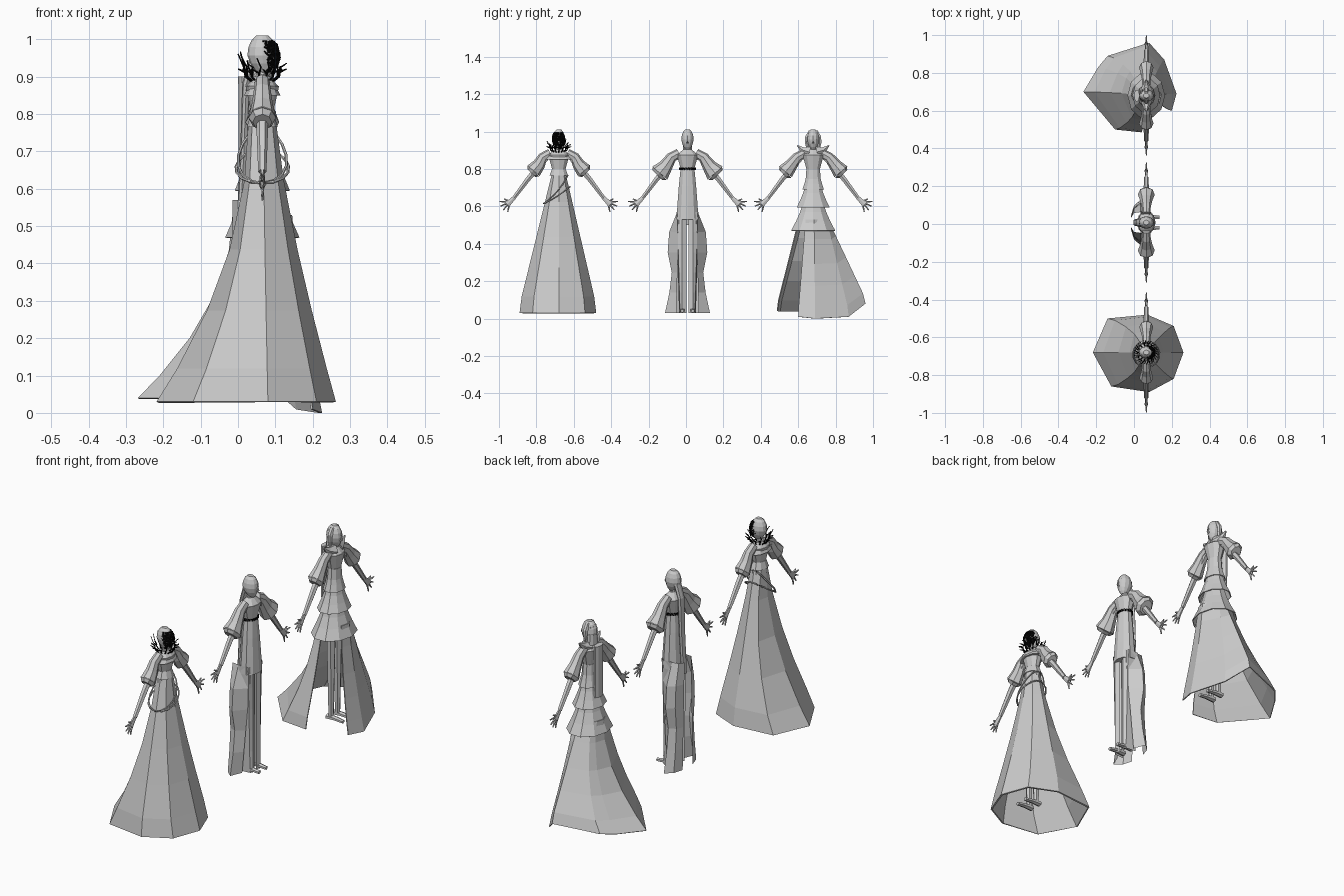
import bpy, bmesh, random
from math import sin, cos, pi, radians, sqrt
from mathutils import Vector

default_cube = bpy.data.objects.get("Cube")
if default_cube:
    bpy.data.objects.remove(default_cube)

random.seed(4)
AXIS = .065  # common x of the standing figures
SIDES = {"right": -1, "left": 1}
SHOULDER, ELBOW, WRIST, PALM = (.06, .87), (.165, .745), (.24, .645), (.262, .623)


def flat_colour(name, value):
    material = bpy.data.materials.new(name)
    material.use_nodes = True
    material.diffuse_color = (value, value, value, 1)
    material.node_tree.nodes["Principled BSDF"].inputs["Base Color"].default_value = material.diffuse_color
    return material


grey = flat_colour("plain grey", .6)
black = flat_colour("thorn black", .002)


def build(name, *stacks, material=grey, closed=True, caps=True, thickness=0):
    """Skin one or more stacks of rings into a single object."""
    bm = bmesh.new()
    for rings in stacks:
        rows = [[bm.verts.new(point) for point in ring] for ring in rings]
        count = len(rows[0])
        for lower, upper in zip(rows, rows[1:]):
            for i in range(count if closed else count - 1):
                j = (i + 1) % count
                bm.faces.new((lower[i], lower[j], upper[j], upper[i]))
        if closed and caps:
            bm.faces.new(reversed(rows[0]))
            bm.faces.new(rows[-1])
    bmesh.ops.recalc_face_normals(bm, faces=bm.faces)
    mesh = bpy.data.meshes.new(name)
    bm.to_mesh(mesh)
    bm.free()
    mesh.materials.append(material)
    part = bpy.data.objects.new(name, mesh)
    bpy.context.collection.objects.link(part)
    if thickness:
        part.modifiers.new("cloth thickness", 'SOLIDIFY').thickness = thickness


def mix(start, end, t):
    return start + (end - start) * t


def ellipse(x, y, z, depth, width, sides=10):
    turns = [2 * pi * i / sides for i in range(sides)]
    return [(x + depth * cos(a), y + width * sin(a), z) for a in turns]


def flare(y, z_start, z_end, start, end, depth=.8, power=1, steps=3, x=AXIS):
    """Upright body section whose half width runs from start to end."""
    rings = []
    for i in range(steps + 1):
        t = i / steps
        width = mix(start, end, t ** power)
        rings.append(ellipse(x, y, mix(z_start, z_end, t), width * depth, width))
    return rings


def tube(path, start, end, sides=6, flat=1, power=1):
    """Tapered tube along a path; flat squeezes it across the x direction."""
    path = [Vector(p) for p in path]
    last = len(path) - 1
    rings = []
    for i, p in enumerate(path):
        along = (path[min(i + 1, last)] - path[max(i - 1, 0)]).normalized()
        guide = Vector((1, 0, 0)) if abs(along.x) < .9 else Vector((0, 0, 1))
        u = (guide - along * guide.dot(along)).normalized()
        v = along.cross(u)
        r = mix(start, end, (i / last) ** power)
        turns = [2 * pi * k / sides for k in range(sides)]
        rings.append([p + u * r * flat * cos(a) + v * r * sin(a) for a in turns])
    return rings


def limb(y, side, points, start, end, **options):
    """Tube through (sideways, height) points on one side of a figure."""
    return tube([(AXIS, y + side * out, z) for out, z in points], start, end, **options)


def skirt(y, hem, top, waist):
    """Panels from a round waist to the hem; the train sweeps out late."""
    rings = []
    for t in (0, .2, .45, .67, .88, 1):
        ring = []
        for hem_x, hem_y, hem_z in hem:
            out = Vector((hem_x - AXIS, hem_y - y))
            near = out.normalized() * waist
            late = 2 if out.x < 0 else 1.3
            ring.append((AXIS + mix(near.x, out.x, t ** late),
                         y + mix(near.y, out.y, min(1, t * 1.06)), mix(top, hem_z, t)))
        rings.append(ring)
    return rings


def head(y):
    rings = []
    for i in range(1, 8):
        a = pi * i / 8
        jaw = min(1, .65 + .09 * i)
        rings.append(ellipse(AXIS + .03 * (1 - jaw), y, .957 - .058 * cos(a),
                             .04 * jaw * sin(a), .033 * jaw * sin(a), sides=12))
    return rings


def figure(who, y, cuff, cuff_spot):
    """Shared body, with sleeves flaring to a cuff of the given radius."""
    build(who + "_head", head(y))
    build(who + "_nose", tube([(.1, y, .97), (.11, y, .945), (.1, y, .94)], .003, .006))
    build(who + "_neck", flare(y, .87, .92, .02, .014, depth=1))
    build(who + "_bodice", flare(y, .8, .875, .038, .06, depth=.75),
          flare(y, .875, .905, .06, .022, depth=.7, steps=1))
    build(who + "_hips", flare(y, .8, .7, .038, .046))
    out, low = cuff_spot
    for name, side in SIDES.items():
        prefix = f"{who}_{name}_"
        build(prefix + "arm", limb(y, side, [SHOULDER, ELBOW, WRIST], .019, .011))
        build(prefix + "sleeve", limb(y, side, [(.045, .885), (.085, .862), (out - .03, low + .035), cuff_spot],
                                      .024, cuff, sides=8, flat=.85, power=1.7),
              limb(y, side, [cuff_spot, (out + .012, low - .012)], cuff, cuff * .7, sides=8, flat=.85))

        # Palm, then fingers fanned out with the thumb uppermost
        fingers = []
        for k in range(5):
            a = radians(30 - 27 * k)
            reach = .055 if k else .035
            ray = [(PALM[0] + d * cos(a), PALM[1] + d * sin(a)) for d in (.012, reach)]
            fingers.append(limb(y, side, ray, .006, .003, sides=5))
        build(prefix + "hand", limb(y, side, [WRIST, PALM, (.275, .61)], .012, .018, flat=.5), *fingers)

        # Leg and shoe
        build(prefix + "leg", limb(y, side, [(.026, .6), (.026, .33), (.026, .04)], .026, .013))
        inner = y + side * .028
        build(prefix + "shoe", tube([(.045, inner, .045), (.09, inner, .045), (.135, inner, .04)],
                                    .016, .011, flat=.8))


def twig(points, radius=.0035):
    return tube(points, radius, radius / 2, sides=4)


# Gown figure: broad closed skirt, ruffle and hip cords
gown_y = -.68
figure("gown_figure", gown_y, .043, (.135, .79))
gown_hem = [(.07, -.48), (.21, -.54), (.262, -.68), (.21, -.82), (.08, -.89), (-.12, -.86), (-.218, -.68), (-.14, -.5)]
build("gown_skirt", skirt(gown_y, [(x, y, .03) for x, y in gown_hem], top=.77, waist=.038),
      caps=False, thickness=.008)
build("gown_peplum", flare(gown_y, .8, .765, .038, .052))
build("gown_shoulder_ruffle", flare(gown_y, .85, .9, .075, .035, depth=.65))
cords = []
for middle, tilt in ((.69, .075), (.66, .045)):
    loop = []
    for i in range(17):
        a = pi * i / 8
        z = middle + tilt * sin(a)
        r = .046 + (.77 - z) * .22
        loop.append((AXIS + r * cos(a), gown_y + r * sin(a), z))
    cords.append(tube(loop, .004, .004))
build("gown_hip_cords", *cords)

# Branching thorns standing around the neck
thorns = []
for i in range(14):
    a = pi * i / 7
    tip = random.uniform(.925, .97)

    def around(r, z, turn=0):
        return AXIS + r * cos(a + turn), gown_y + r * sin(a + turn), z

    thorns.append(twig([around(.025, .885), around(.045, .9), around(.05, .925, .15), around(.065, tip)]))
    thorns.append(twig([around(.045, .91), around(.066, .92, -.2)]))
build("thorn_collar", *thorns, material=black)

# Tangle of twigs over the face
tangle = []
for i in range(130):
    a, height = random.uniform(-1.2, 1.2), random.uniform(-.9, .6)
    path = []
    for step in range(4):
        swell = sqrt(max(.1, 1 - height * height)) * random.uniform(1, 1.1)
        path.append((AXIS + .043 * swell * cos(a), gown_y + .035 * swell * sin(a), .956 + .052 * height))
        a += random.uniform(-.3, .3)
        height = min(.75, height + random.uniform(-.05, .3))
    tangle.append(twig(path, .004))
build("thorn_mask", *tangle, material=black)

# Coat figure: narrow dress, twig belt, split tails and long hair
coat_y = .008
figure("coat_figure", coat_y, .053, (.148, .778))
build("coat_dress", flare(coat_y, .8, .53, .039, .062, power=.8))
belt = []
for i in range(30):
    bend = [(pi * i / 15 + turn, .8 + rise) for turn, rise in ((0, -.005), (.12, .006), (.3, 0))]
    belt.append(twig([(AXIS + .034 * cos(a), coat_y + .042 * sin(a), z) for a, z in bend]))
build("twig_belt", *belt, material=black)
for name, side in SIDES.items():
    tail, trouser = [], []
    for i, lobe in enumerate((.01, .05, .055, .03, .04, .06)):
        t = i / 5
        z, inner = mix(.57, .03, t), mix(.045, .06, t)
        tail.append([(x, coat_y + side * out, z) for x, out in
                     ((-.015, inner - .02), (0, inner + lobe / 2), (.035, inner + lobe), (mix(.1, .06, t), inner))])
        trouser.append([(x, coat_y + side * out, z) for x, out in
                        ((.035, mix(.06, .045, t)), (.09, mix(.055, .04, t)), (.1, .03), (.09, .006))])
    build(f"coat_{name}_tail", tail, closed=False)
    build(f"coat_{name}_trouser_panel", trouser, closed=False)
strand = [(.05, .98), (.04, .94), (.022, .88), (.016, .7), (.005, .5)]
build("long_hair", tube([(x, coat_y, z) for x, z in strand], .026, .018, sides=8, flat=.5))

# Tiered figure: stepped overskirts above an open-fronted train
tiered_y = .68
figure("tiered_figure", tiered_y, .045, (.148, .785))
tier_tops, tier_hems = (.79, .71, .62), (.69, .595, .47)
for i, (top, hem) in enumerate(zip(tier_tops, tier_hems)):
    build(f"dress_tier_{i + 1}", flare(tiered_y, top, hem, .033 + .012 * i, .06 + .032 * i, power=1.3),
          caps=False, thickness=.004)
train_hem = [(.2, .6, .01), (.225, .69, 0), (.16, .87, .01), (.08, .96, .08), (-.14, .89, .06),
             (-.19, .83, .05), (-.268, .7, .04), (-.1, .5, .04), (.04, .485, .04)]
build("open_train", skirt(tiered_y, train_hem, top=.53, waist=.08), closed=False, thickness=.005)

# Pointed collar and swept hair
for name, side in SIDES.items():
    build(f"{name}_collar_point", limb(tiered_y, side, [(.02, .89), (.055, .9), (.085, .925)], .035, .003))
    build(f"{name}_hair_wave", limb(tiered_y, side, [(.012, 1), (.033, .97), (.035, .94), (.028, .9)], .014, .008))
build("hair_fall", flare(tiered_y, .64, .9, .03, .032, depth=.45, x=.015),
      flare(tiered_y, .9, .99, .034, .024, depth=.7, x=.05))
